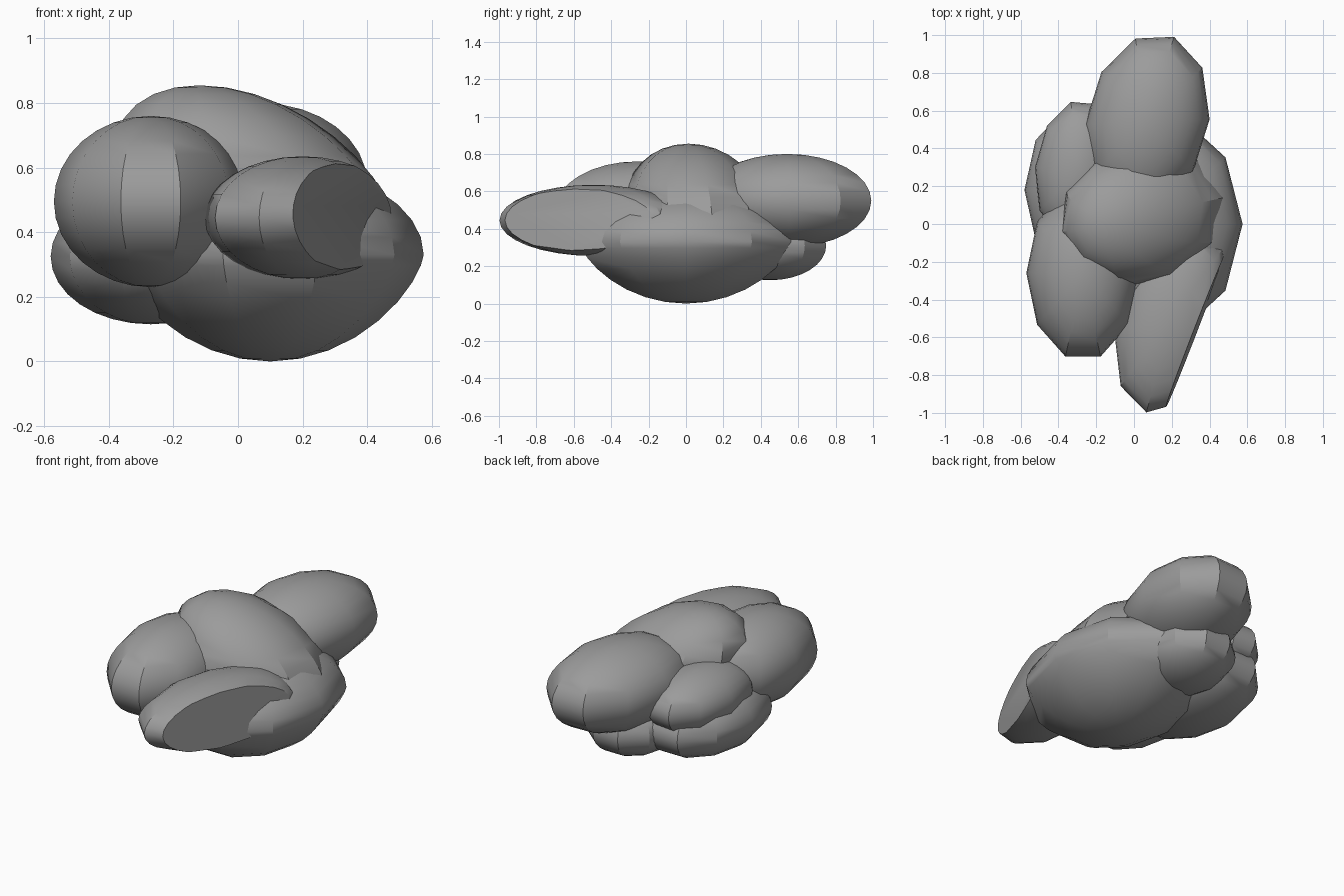
import bpy, bmesh
from math import radians
from mathutils import Vector, Matrix

cube = bpy.data.objects.get("Cube")
if cube:
    bpy.data.objects.remove(cube, do_unlink=True)

# One stone grey for every lobe
GREY = (0.33, 0.33, 0.33, 1)
grey = bpy.data.materials.new("stone_grey")
grey.use_nodes = True
grey.diffuse_color = GREY
bsdf = next(n for n in grey.node_tree.nodes if n.type == "BSDF_PRINCIPLED")
bsdf.inputs["Base Color"].default_value = GREY

SIDES, RINGS = 10, 16


def lobe(name, centre, radii, yaw=0, turn=18, lean=0, top=1, taper=1, cut=None):
    """Ten-sided ellipsoid; lean shifts the top in x, top flattens the upper half,
    taper sharpens the underside, cut is a plane that slices one side off."""
    bm = bmesh.new()
    bmesh.ops.create_uvsphere(bm, u_segments=SIDES, v_segments=RINGS, radius=1)
    bm.transform(Matrix.Rotation(radians(turn), 4, "Z"))
    for v in bm.verts:
        z = v.co.z
        v.co.z = z * top if z > 0 else -(abs(z) ** taper)
        v.co = Vector(a * b for a, b in zip(v.co, radii))
        v.co.x += lean * v.co.z
    bm.transform(Matrix.Translation(centre) @ Matrix.Rotation(radians(yaw), 4, "Z"))
    if cut:
        point, normal = cut
        geom = bm.verts[:] + bm.edges[:] + bm.faces[:]
        res = bmesh.ops.bisect_plane(bm, geom=geom, plane_co=point, plane_no=normal, clear_outer=True)
        rim = [e for e in res["geom_cut"] if isinstance(e, bmesh.types.BMEdge)]
        bmesh.ops.edgeloop_fill(bm, edges=rim)
    bmesh.ops.recalc_face_normals(bm, faces=bm.faces)
    mesh = bpy.data.meshes.new(name)
    bm.to_mesh(mesh)
    bm.free()
    mesh.materials.append(grey)
    obj = bpy.data.objects.new(name, mesh)
    bpy.context.collection.objects.link(obj)
    bpy.ops.object.select_all(action="DESELECT")
    obj.select_set(True)
    bpy.context.view_layer.objects.active = obj
    bpy.ops.object.shade_smooth_by_angle(angle=radians(30))


# Broad base and the crown above it
lobe("base_lobe", (0.1, 0, 0.33), (0.475, 0.6, 0.33), top=0.85, taper=1.4)
lobe("crown_lobe", (0.055, 0.05, 0.5), (0.415, 0.375, 0.355), yaw=12, lean=-0.5)

# Front lobes; the pointed one has a flat sheared side
lobe("front_right_lobe", (-0.27, -0.26, 0.495), (0.3, 0.465, 0.265))
lobe("front_point_lobe", (0.2, -0.495, 0.445), (0.285, 0.52, 0.19), yaw=-15, turn=0,
     cut=((0.32, -0.58, 0.45), (0.93, -0.36, 0.06)))

# Rear lobes
lobe("rear_lobe", (0.07, 0.54, 0.55), (0.325, 0.475, 0.25), yaw=-12, turn=28)
lobe("rear_right_lobe", (-0.295, 0.28, 0.475), (0.23, 0.38, 0.18), yaw=-5)
lobe("rear_under_lobe", (0.02, 0.45, 0.31), (0.27, 0.315, 0.185))
lobe("right_under_lobe", (-0.27, 0.18, 0.325), (0.31, 0.45, 0.21))
